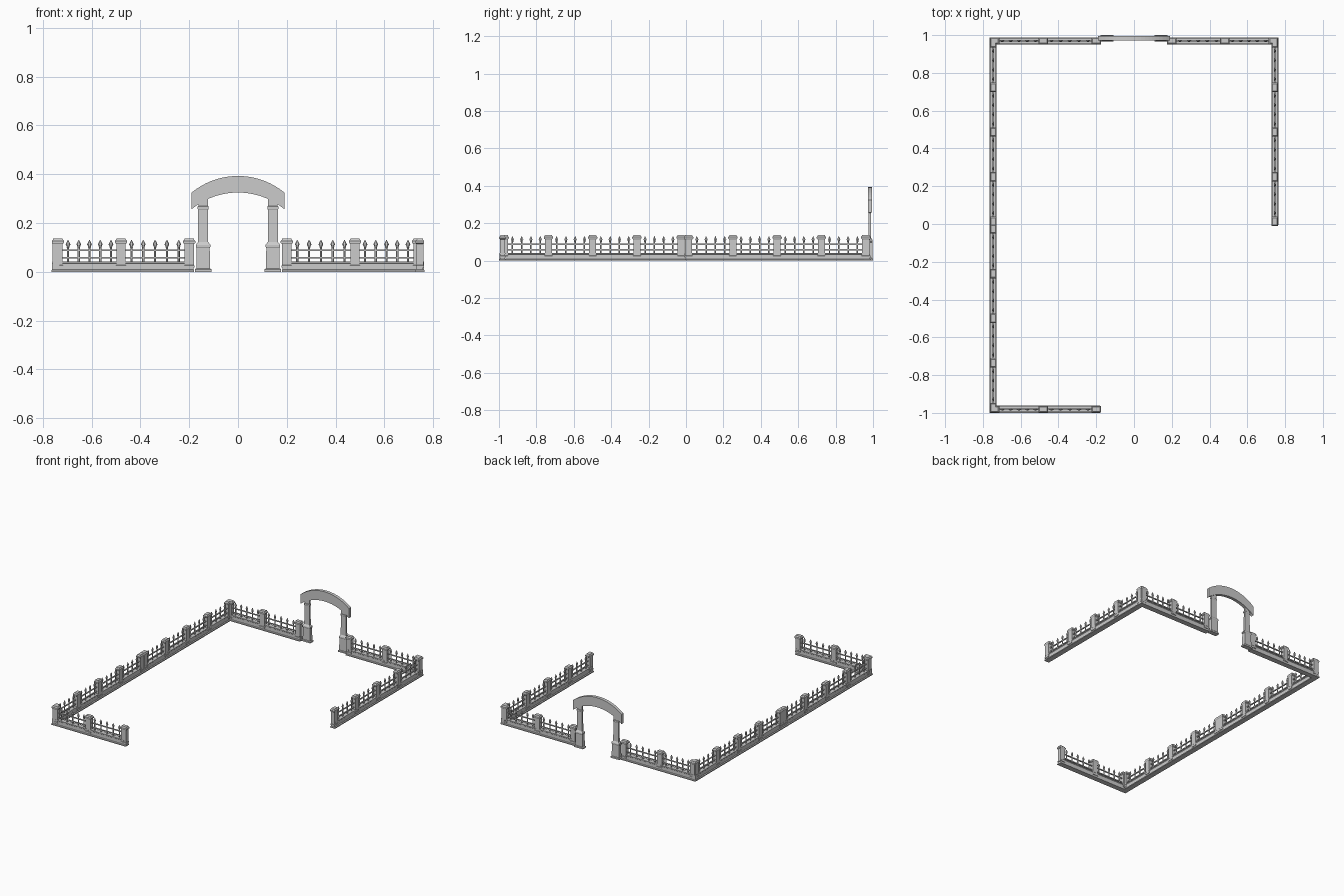
import bpy, bmesh, math

if "Cube" in bpy.data.objects:
    bpy.data.objects.remove(bpy.data.objects["Cube"])

C = -0.006          # fence centre in y (gate projects behind)
XS = 0.746          # side run centre line
YB, YF = 0.969, -0.981


def loft(bm, cx, cy, rings, n=4):
    """Stack of rectangular (n=4) or elliptical rings: (half_x, half_y, z)."""
    rows = []
    for hx, hy, z in rings:
        row = []
        for i in range(n):
            a = 2 * math.pi * (i + 0.5) / n if n == 4 else 2 * math.pi * i / n
            k = math.sqrt(2) if n == 4 else 1
            row.append(bm.verts.new((cx + hx * k * math.cos(a), cy + hy * k * math.sin(a), z)))
        rows.append(row)
    for a, b in zip(rows, rows[1:]):
        for i in range(n):
            j = (i + 1) % n
            bm.faces.new((a[i], a[j], b[j], b[i]))
    bm.faces.new(rows[0][::-1])
    bm.faces.new(rows[-1])


def finish(bm, name):
    bmesh.ops.recalc_face_normals(bm, faces=bm.faces)
    me = bpy.data.meshes.new(name)
    bm.to_mesh(me)
    bm.free()
    ob = bpy.data.objects.new(name, me)
    bpy.context.collection.objects.link(ob)
    return ob


def run(name, axis, line, start, end, posts, pickets):
    """One straight fence run along an axis, with posts, rails and pickets."""
    def put(bm, t, rings, n=4):
        if axis == 'x':
            loft(bm, t, line, rings, n)
        else:
            loft(bm, line, t, [(b, a, z) for a, b, z in rings], n)

    # stepped plinth wall
    bm = bmesh.new()
    mid, h = (start + end) / 2, (end - start) / 2
    put(bm, mid, [(h, .019, 0), (h, .019, .007), (h - .003, .013, .010), (h - .003, .013, .034),
                  (h - .003, .015, .036), (h - .003, .015, .042)])
    finish(bm, name + "_plinth")

    # square posts with moulded caps
    bm = bmesh.new()
    for p in posts:
        put(bm, p, [(.021, .0165, .018), (.021, .0165, .026), (.019, .0145, .028),
                    (.019, .0145, .114), (.025, .0175, .119), (.025, .0175, .127),
                    (.021, .014, .130), (.019, .012, .136)])
    finish(bm, name + "_posts")

    # rails and spear pickets between neighbouring posts
    rails, spears = bmesh.new(), bmesh.new()
    for a, b in zip(posts, posts[1:]):
        if b - a < .1:
            continue
        for z in (.058, .088):
            put(rails, (a + b) / 2, [((b - a) / 2 - .015, .004, z - .003),
                                     ((b - a) / 2 - .015, .004, z + .003)])
        lo, hi = a + .019, b - .019
        for i in range(pickets):
            t = lo + (hi - lo) * (i + .5) / pickets
            put(spears, t, [(.0045, .0045, .04), (.0045, .0045, .100), (.007, .006, .102),
                            (.005, .005, .105), (.010, .006, .112), (.006, .004, .121),
                            (.0006, .0006, .131)], 6)
    finish(rails, name + "_rails")
    finish(spears, name + "_pickets")


# fence runs
left_posts = [.200, .480, .738]
run("back_right_fence", 'x', YB, .180, .765, left_posts, 5)
neg_posts = [-p for p in reversed(left_posts)]
run("back_left_fence", 'x', YB, -.765, -.180, neg_posts, 5)
run("front_fence", 'x', YF, -.765, -.180, neg_posts, 5)
far = [C + .020 + .2365 * i for i in range(5)]
near = [2 * C - p for p in reversed(far)]
run("right_fence", 'y', XS, C, YB + .019, far, 4)
run("left_fence", 'y', -XS, YF - .019, YB + .019, near + far, 4)

# gate pillars on pedestals
GY = .983
bm = bmesh.new()
for s in (-1, 1):
    loft(bm, s * .143, GY, [(.034, .017, 0), (.034, .017, .010), (.028, .014, .014),
                            (.027, .013, .098), (.030, .015, .102), (.030, .015, .110),
                            (.021, .007, .122), (.020, .006, .255), (.023, .008, .258),
                            (.023, .008, .268), (.020, .006, .270), (.020, .006, .300)])
finish(bm, "gate_pillars")

# curved gate arch, constant depth, vertical ends
bm = bmesh.new()
R, N, W = .30, 20, .19
pts = []
for i in range(N + 1):
    x = -W + 2 * W * i / N
    pts.append((x, .393 - R + math.sqrt(R * R - x * x)))
outline = pts + [(x, z - .068) for x, z in reversed(pts)]
f = [[bm.verts.new((x, y, z)) for x, z in outline] for y in (GY - .011, GY + .011)]
M = len(outline)
for i in range(M):
    j = (i + 1) % M
    bm.faces.new((f[0][i], f[0][j], f[1][j], f[1][i]))
for side in f:
    for i in range(N):
        bm.faces.new((side[i], side[i + 1], side[M - 2 - i], side[M - 1 - i]))
finish(bm, "gate_arch")
